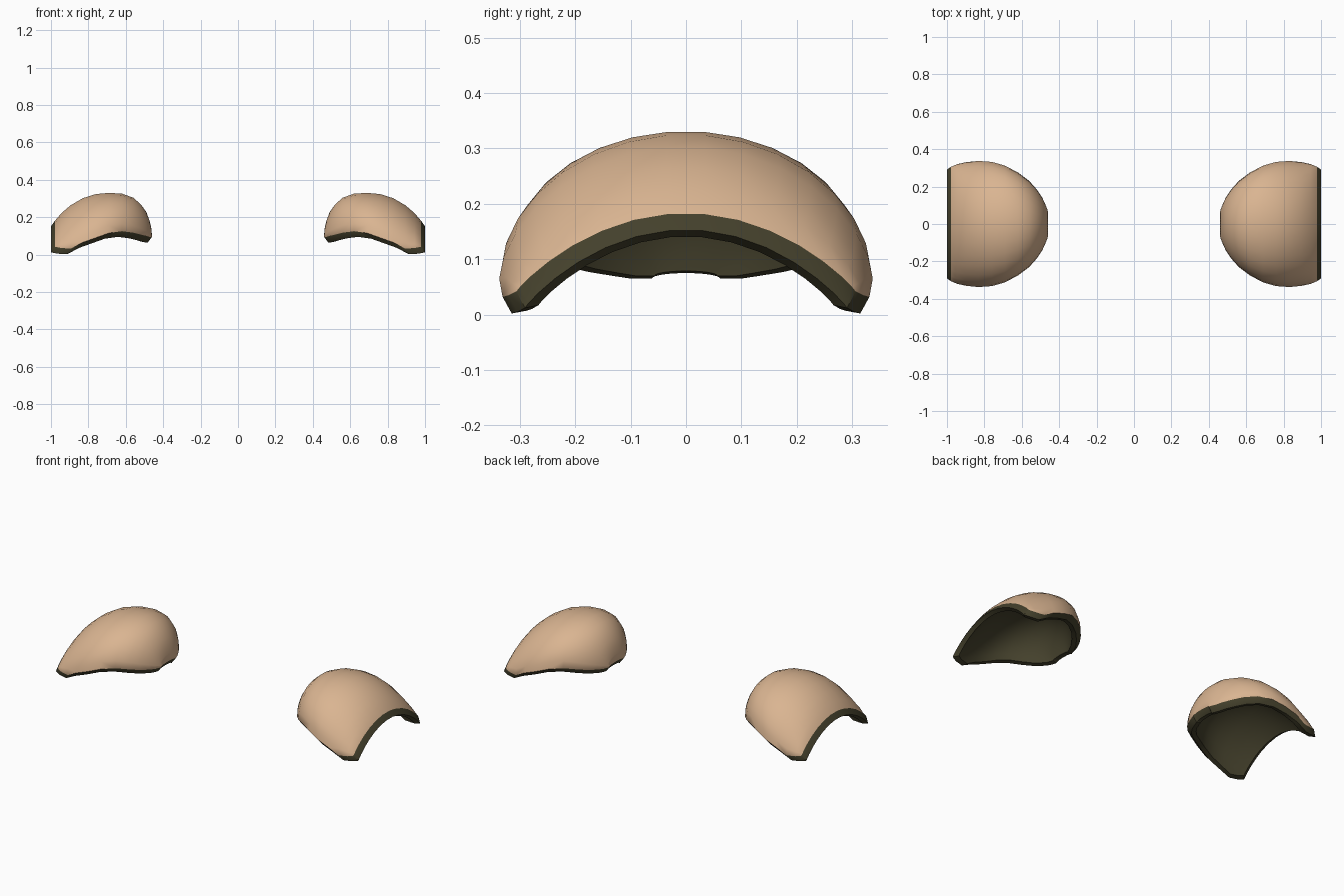
import bpy
import bmesh
from math import cos, sin, pi

default_cube = bpy.data.objects.get("Cube")
if default_cube:
    bpy.data.objects.remove(default_cube, do_unlink=True)


def make_material(name, colour):
    material = bpy.data.materials.new(name)
    material.use_nodes = True
    material.diffuse_color = (*colour, 1)
    shader = material.node_tree.nodes["Principled BSDF"]
    shader.inputs["Base Color"].default_value = (*colour, 1)
    return material


tan = make_material("tan shell", (0.7, 0.46, 0.285))
olive = make_material("dark olive lining", (0.058, 0.052, 0.025))

# Arched cross-sections from neck to arm: x, half width, crown z, edge z,
# and sharpness (1 is an ellipse, 2 a parabola)
STATIONS = [
    (0.46, 0.065, 0.105, 0.095, 1),
    (0.464, 0.08, 0.145, 0.095, 1),
    (0.474, 0.105, 0.185, 0.095, 1),
    (0.49, 0.14, 0.228, 0.1, 1),
    (0.52, 0.185, 0.27, 0.107, 1),
    (0.56, 0.23, 0.305, 0.117, 1),
    (0.62, 0.275, 0.327, 0.125, 1),
    (0.69, 0.312, 0.331, 0.115, 1.05),
    (0.76, 0.332, 0.325, 0.09, 1.15),
    (0.83, 0.337, 0.303, 0.065, 1.2),
    (0.895, 0.331, 0.265, 0.032, 1.2),
    (0.945, 0.32, 0.222, 0.035, 1.35),
    (0.978, 0.306, 0.183, 0.042, 1.8),
]
SEGMENTS = 15


def lip_station(station):
    """Outermost line of the rim, just below the shell."""
    x, width, crown, edge, sharpness = station
    return x + 0.022, width * 0.95, crown - 0.03, edge - 0.03, sharpness


def lining_station(station):
    """Inner face of the shell, drawn in most at the neck."""
    x, width, crown, edge, sharpness = station
    low = edge - 0.025
    shift = 0.09 * (0.98 - x)
    return x + shift, width * 0.87, low + (crown - edge) * 0.88, low, sharpness


def arch(bm, station, side):
    x, width, crown, edge, sharpness = station
    ring = []
    for j in range(SEGMENTS + 1):
        angle = pi * j / SEGMENTS
        y = -width * cos(angle)
        z = edge + (crown - edge) * max(sin(angle), 0) ** sharpness
        ring.append(bm.verts.new((side * x, y, z)))
    return ring


def border(grid):
    """Vertices around the open boundary of a grid, in order."""
    near_side = [ring[0] for ring in grid]
    far_side = [ring[-1] for ring in grid]
    return near_side + grid[-1][1:-1] + far_side[::-1] + grid[0][-2:0:-1]


def skin(bm, grid, material_index):
    for ring, following in zip(grid, grid[1:]):
        for j in range(SEGMENTS):
            face = bm.faces.new((ring[j], ring[j + 1], following[j + 1], following[j]))
            face.material_index = material_index


def join_loops(bm, first, second):
    for k in range(len(first)):
        face = bm.faces.new((first[k - 1], first[k], second[k], second[k - 1]))
        face.material_index = 1


def shoulder_pad(name, side):
    bm = bmesh.new()
    outer = [arch(bm, s, side) for s in STATIONS]
    lip = [arch(bm, lip_station(s), side) for s in STATIONS]
    inner = [arch(bm, lining_station(s), side) for s in STATIONS]
    skin(bm, outer, 0)
    skin(bm, inner, 1)

    # Two-step rim joining shell and lining
    lip_edge = border(lip)
    join_loops(bm, border(outer), lip_edge)
    join_loops(bm, lip_edge, border(inner))
    loose = [v for v in bm.verts if not v.link_faces]
    bmesh.ops.delete(bm, geom=loose, context="VERTS")

    bmesh.ops.recalc_face_normals(bm, faces=bm.faces[:])
    mesh = bpy.data.meshes.new(name)
    bm.to_mesh(mesh)
    bm.free()
    mesh.materials.append(tan)
    mesh.materials.append(olive)
    pad = bpy.data.objects.new(name, mesh)
    bpy.context.collection.objects.link(pad)

    # Smooth dome with a crisp rim
    bpy.ops.object.select_all(action="DESELECT")
    pad.select_set(True)
    bpy.context.view_layer.objects.active = pad
    bpy.ops.object.shade_smooth_by_angle(angle=pi / 4)


for label, side in (("left_shoulder_pad", 1), ("right_shoulder_pad", -1)):
    shoulder_pad(label, side)
